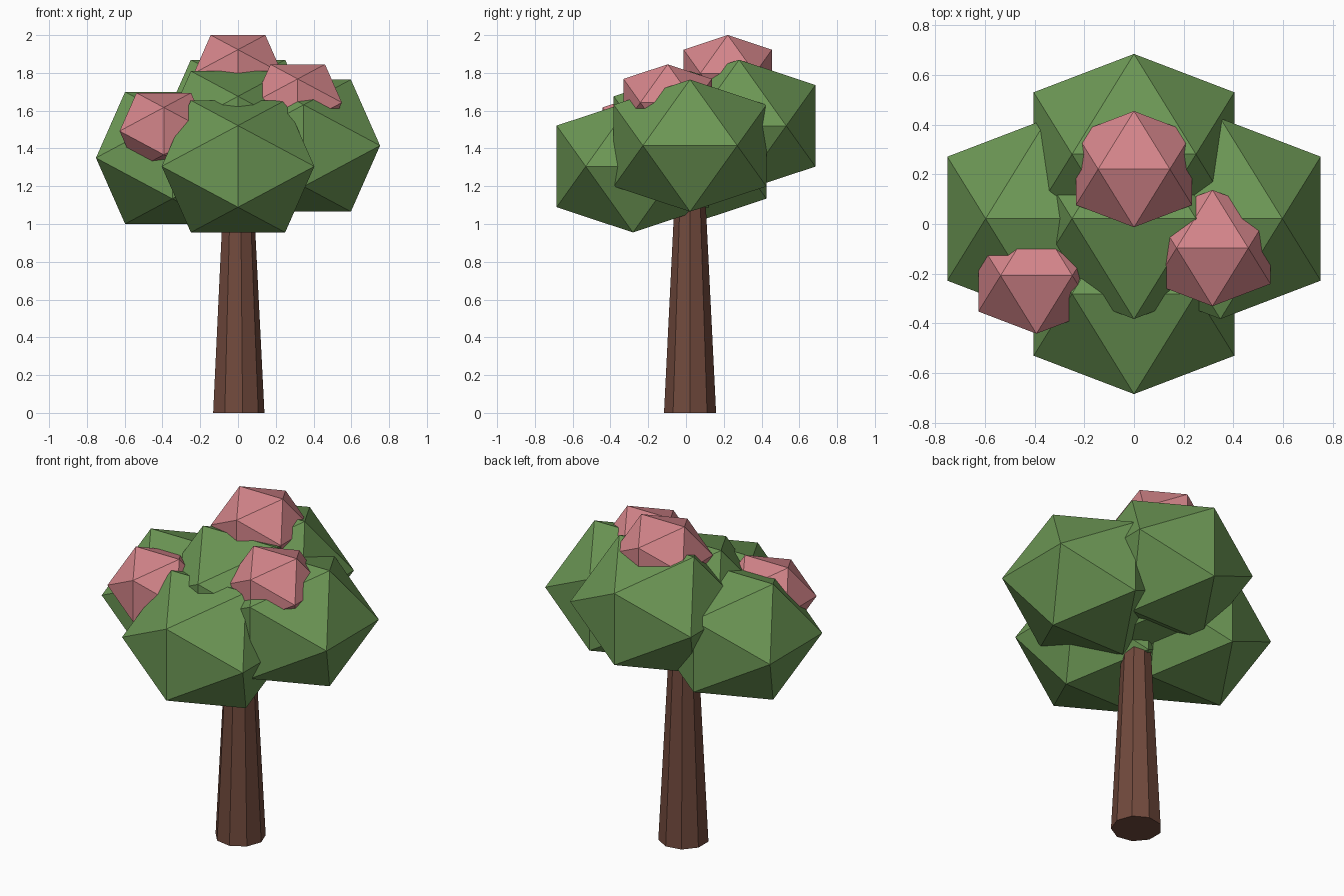
import bpy, bmesh, math
from mathutils import Matrix

if "Cube" in bpy.data.objects:
    bpy.data.objects.remove(bpy.data.objects["Cube"])


def material(name, rgb):
    m = bpy.data.materials.new(name)
    m.diffuse_color = (*rgb, 1)
    m.use_nodes = True
    m.node_tree.nodes["Principled BSDF"].inputs["Base Color"].default_value = m.diffuse_color
    return m


GREEN = material("leaf green", (0.15, 0.31, 0.09))
PINK = material("blossom pink", (0.66, 0.235, 0.255))
BROWN = material("bark brown", (0.165, 0.068, 0.046))


def finish(name, bm, mat, loc):
    bmesh.ops.recalc_face_normals(bm, faces=bm.faces)
    me = bpy.data.meshes.new(name)
    bm.to_mesh(me)
    bm.free()
    me.materials.append(mat)
    ob = bpy.data.objects.new(name, me)
    ob.location = loc
    bpy.context.collection.objects.link(ob)


def clump(name, loc, r, mat):
    """Axis-aligned icosahedron, slightly squashed in z."""
    a, b = 0.5257 * r, 0.8507 * r
    squash = 0.865
    bm = bmesh.new()
    for s in (-1, 1):
        for t in (-1, 1):
            for x, y, z in ((0, s * b, t * a), (s * a, 0, t * b), (s * b, t * a, 0)):
                bm.verts.new((x, y, z * squash))
    bmesh.ops.convex_hull(bm, input=bm.verts)
    finish(name, bm, mat, loc)


# Tapered nine-sided trunk
bm = bmesh.new()
bmesh.ops.create_cone(bm, cap_ends=True, segments=9, radius1=0.14, radius2=0.077, depth=1.25,
                      matrix=Matrix.Translation((0, 0, 0.625)) @ Matrix.Rotation(-math.pi / 2, 4, 'Z'))
finish("trunk", bm, BROWN, (0, 0.0215, 0))

# Leaf clumps
for name, loc in (("leaves_front", (0, -0.281, 1.305)),
                  ("leaves_back", (0, 0.281, 1.52)),
                  ("leaves_left", (-0.348, 0.0215, 1.35)),
                  ("leaves_right", (0.348, 0.0215, 1.415)),
                  ("leaves_middle", (0, 0.0215, 1.46))):
    clump(name, loc, 0.475, GREEN)

# Blossom clumps
for name, loc in (("blossom_top", (0, 0.221, 1.798)),
                  ("blossom_right", (0.316, -0.097, 1.643)),
                  ("blossom_left", (-0.393, -0.208, 1.492))):
    clump(name, loc, 0.275, PINK)
